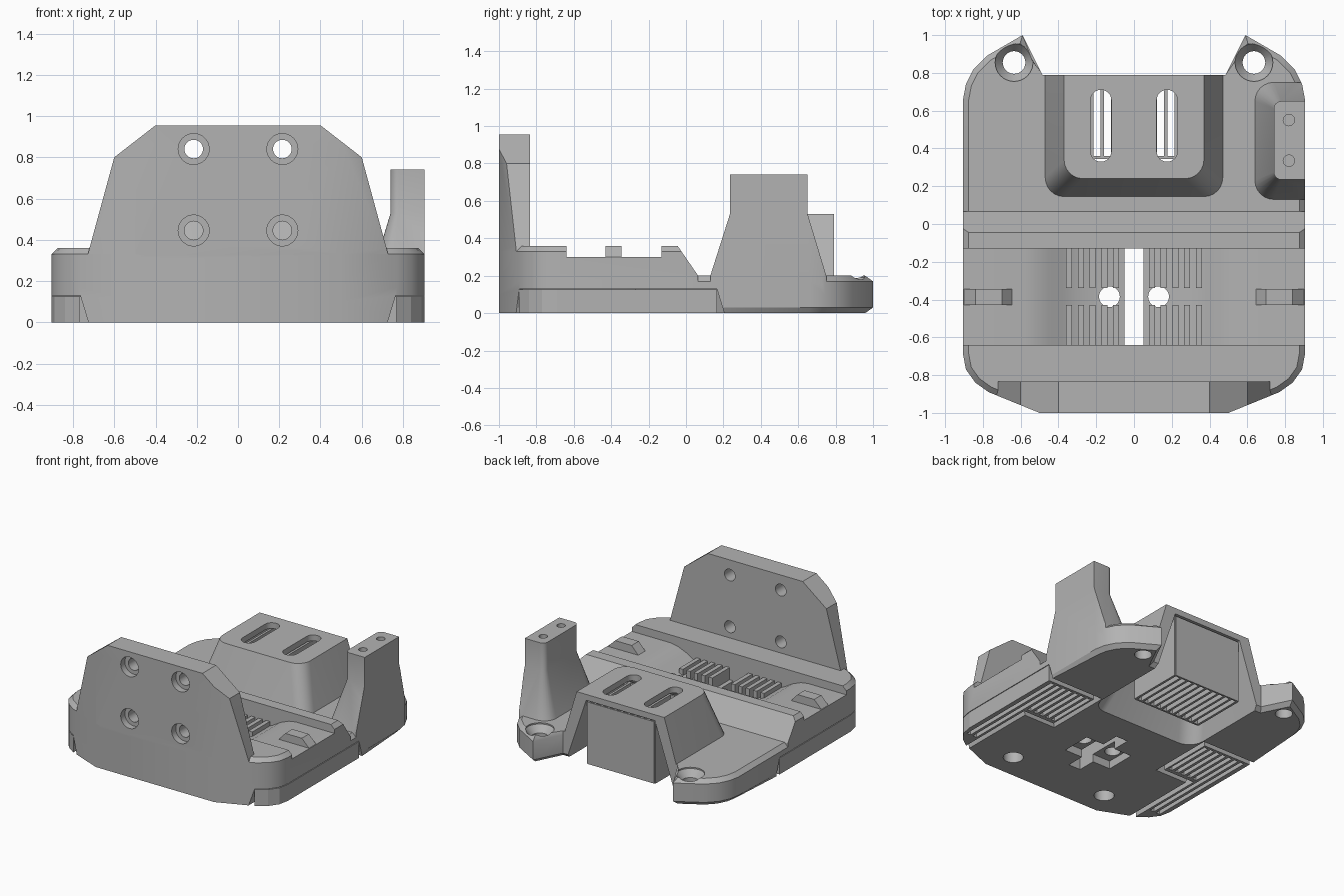
import bpy, bmesh, math
from mathutils import Vector

old = bpy.data.objects.get("Cube")
if old:
    bpy.data.objects.remove(old, do_unlink=True)

grey = bpy.data.materials.new("matte_grey")
grey.use_nodes = True
grey.diffuse_color = (0.45, 0.45, 0.45, 1)
grey.node_tree.nodes["Principled BSDF"].inputs["Base Color"].default_value = (0.45, 0.45, 0.45, 1)


# ---------- helpers ----------
def loft(name, rings):
    """Solid through rings with equal point counts."""
    bm = bmesh.new()
    vs = [[bm.verts.new(p) for p in r] for r in rings]
    n = len(vs[0])
    for a, b in zip(vs, vs[1:]):
        for i in range(n):
            j = (i + 1) % n
            bm.faces.new((a[i], a[j], b[j], b[i]))
    bm.faces.new(vs[0])
    bm.faces.new(vs[-1])
    bmesh.ops.recalc_face_normals(bm, faces=bm.faces)
    me = bpy.data.meshes.new(name)
    bm.to_mesh(me)
    bm.free()
    me.materials.append(grey)
    ob = bpy.data.objects.new(name, me)
    bpy.context.collection.objects.link(ob)
    return ob


def at(pts, z):
    return [(x, y, z) for x, y in pts]


def prism(name, pts, z0, z1):
    return loft(name, [at(pts, z0), at(pts, z1)])


def along_y(name, pts, y0, y1):
    return loft(name, [[(x, y, z) for x, z in pts] for y in (y0, y1)])


def rect(x0, x1, y0, y1, radii=(0, 0, 0, 0), n=6):
    """Rectangle with a radius per corner, from low-x low-y counter-clockwise."""
    pts = []
    corners = ((x0, y0, 1, 1), (x1, y0, -1, 1), (x1, y1, -1, -1), (x0, y1, 1, -1))
    for k, ((x, y, sx, sy), r) in enumerate(zip(corners, radii)):
        if not r:
            pts.append((x, y))
            continue
        for i in range(n + 1):
            a = math.pi + (k + i / n) * math.pi / 2
            pts.append((x + sx * r + r * math.cos(a), y + sy * r + r * math.sin(a)))
    return pts


def box(name, x0, x1, y0, y1, z0, z1):
    return prism(name, rect(x0, x1, y0, y1), z0, z1)


def circle(x, y, r, n=32):
    return [(x + r * math.cos(2 * math.pi * i / n), y + r * math.sin(2 * math.pi * i / n)) for i in range(n)]


def inset(pts, d, only=lambda y: True):
    """Move a counter-clockwise outline inwards by d."""
    out = []
    for i, p in enumerate(pts):
        p, a, b = Vector(p), Vector(pts[i - 1]), Vector(pts[(i + 1) % len(pts)])
        e, f = (p - a).normalized(), (b - p).normalized()
        n1, n2 = Vector((-e.y, e.x)), Vector((-f.y, f.x))
        q = p + (n1 + n2) * d / max(0.3, 1 + n1.dot(n2)) if only(p.y) else p
        out.append((q.x, q.y))
    return out


def combine(ob, tools, op="DIFFERENCE"):
    for t in tools:
        m = ob.modifiers.new("cut", "BOOLEAN")
        m.operation, m.solver, m.object = op, "EXACT", t
    deps = bpy.context.evaluated_depsgraph_get()
    deps.update()
    me = bpy.data.meshes.new_from_object(ob.evaluated_get(deps))
    ob.modifiers.clear()
    ob.data = me
    for t in tools:
        bpy.data.objects.remove(t, do_unlink=True)
    return ob


# ---------- plan outline ----------
half = [(.5, -1), (.77, -.89), (.84, -.84), (.89, -.77), (.905, -.69), (.905, .2), (.905, .66),
        (.89, .74), (.85, .82), (.78, .89), (.59, 1), (.485, .79)]
plan = half + [(-x, y) for x, y in reversed(half)]
back = lambda y: y > .25

# base slab with chamfered rim
body = loft("carriage_body", [at(inset(plan, .03, back), 0), at(plan, .03), at(plan, .17),
                              at(inset(plan, .03, lambda y: abs(y - .79) > .01), .2)])

# raised front deck, sloping down to the rear
deck = loft("deck", [at(plan, .1), at(plan, .33), at(inset(plan, .03), .36)])
slope = [(-.045, .37), (-.045, .36), (.065, .2), (.065, .05), (1.2, .05), (1.2, .37)]
rear_cut = loft("rear_cut", [[(x, y, z) for y, z in slope] for x in (-1.2, 1.2)])
combine(deck, [rear_cut])

# upright front plate
edge = [(.735, .3), (.72, .36), (.6, .8), (.4, .955)]
plate = along_y("front_plate", edge + [(-x, z) for x, z in reversed(edge)], -1.2, -.835)
combine(plate, [prism("plan_limit", plan, -.1, 1.2)], "INTERSECT")

# rear housing with flared walls
house = loft("rear_housing", [at(rect(-w, w, y, .79, (.1, .1, 0, 0)), z)
                              for w, y, z in ((.47, .145, .1), (.47, .145, .2), (.37, .24, .53))])

# post on the left side
post = loft("side_post", [at(rect(x, 1.0, a, b, (r, 0, 0, r)), z) for x, a, b, r, z in
                          ((.64, .13, .75, .1, .1), (.64, .13, .75, .1, .2),
                           (.74, .235, .65, .04, .53), (.74, .235, .65, .04, .74))])
combine(post, [prism("plan_limit", plan, -.1, 1.2)], "INTERSECT")

combine(body, [deck, plate, house, post], "UNION")

# ---------- cuts ----------
cuts = []
# belt trough, dipping towards the centre slot
dip = [(1, .5), (1, .3), (.58, .3), (.52, .29), (.45, .262), (.38, .22), (.3, .185), (.2, .165), (.05, .15)]
cuts.append(along_y("trough", dip + [(-x, z) for x, z in reversed(dip)], -.64, -.13))
cuts.append(box("centre_slot", -.05, .05, -.64, -.13, -.1, .3))
cuts.append(box("under_recess", -.2, .2, -.5, -.27, -.1, .06))
# flared cavity below the housing
cuts.append(loft("cavity", [at(rect(-w, w, y, 1.1, (.12, .12, 0, 0)), z)
                            for w, y, z in ((.455, .075, -.01), (.29, .33, .485))]))
cuts += [prism("post_hole", circle(.82, y, .03), .55, .9) for y in (.335, .55)]

# L-shaped side pads sit in slanted recesses
pad = [(.5, .165), (.5, -.27), (.765, -.27), (.765, -1.2), (1.2, -1.2), (1.2, .165)]


def flip(pts, s):
    return pts if s > 0 else [(-x, y) for x, y in reversed(pts)]


for s in (1, -1):
    cuts.append(prism("trough_hole", circle(s * .13, -.385, .055), -.1, .4))
    cuts.append(prism("blind_hole", circle(s * .41, -.81, .07), -.1, .2))
    cuts.append(prism("ear_hole", circle(s * .635, .855, .06), -.1, .4))
    cuts.append(loft("ear_sink", [at(circle(s * .635, .855, r), z)
                                  for r, z in ((.06, .14), (.1, .19), (.1, .4))]))
    cuts.append(prism("roof_slot", rect(s * .175 - .055, s * .175 + .055, .33, .71, (.054,) * 4), .4, .7))
    for z in (.445, .84):
        cuts.append(along_y("plate_hole", circle(s * .215, z, .045), -1.1, -.8))
        cuts.append(along_y("plate_bore", circle(s * .215, z, .075), -1.1, -.95))
    p = flip(pad, s)
    cuts.append(loft("pad_recess", [at(inset(p, -.04), 0 - .001), at(p, .13)]))
combine(body, cuts)

# ---------- ribbed side pads ----------
for s, side in ((1, "left"), (-1, "right")):
    ob = prism(side + "_ribbed_pad", flip(pad, s), 0, .125)
    tools = []
    for i in range(7):
        x = s * (.53 + .054 * i)
        y0 = -.24 if abs(x) < .78 else -.76
        tools.append(box("groove", x - .016, x + .016, y0, .145, -.1, .11))
    combine(ob, tools)
    combine(ob, [prism("plan_limit", plan, -.1, .5)], "INTERSECT")

# ---------- support fins inside the housing ----------
box("fin_back_wall", -.28, .28, .772, .785, 0, .472)
box("fin_front_wall", -.28, .28, .345, .36, 0, .472)
for i in range(11):
    x = -.28 + .056 * i
    box("support_fin", x - .009, x + .009, .35, .78, 0, .472)

# ---------- belt teeth and side stops in the trough ----------
for s in (1, -1):
    for y0, y1 in ((-.64, -.43), (-.34, -.13)):
        for i in range(5):
            x = s * (.095 + .062 * i)
            box("belt_tooth", x - .016, x + .016, y0, y1, .13, .245)
    stop = [(s * x, z) for x, z in ((.645, .28), (.645, .3), (.7, .36), (.84, .36), (.9, .3), (.9, .28))]
    along_y("side_stop", stop, -.43, -.345)

# ---------- shading ----------
bpy.ops.object.select_all(action="DESELECT")
body.select_set(True)
bpy.context.view_layer.objects.active = body
bpy.ops.object.shade_smooth_by_angle(angle=math.radians(25))
